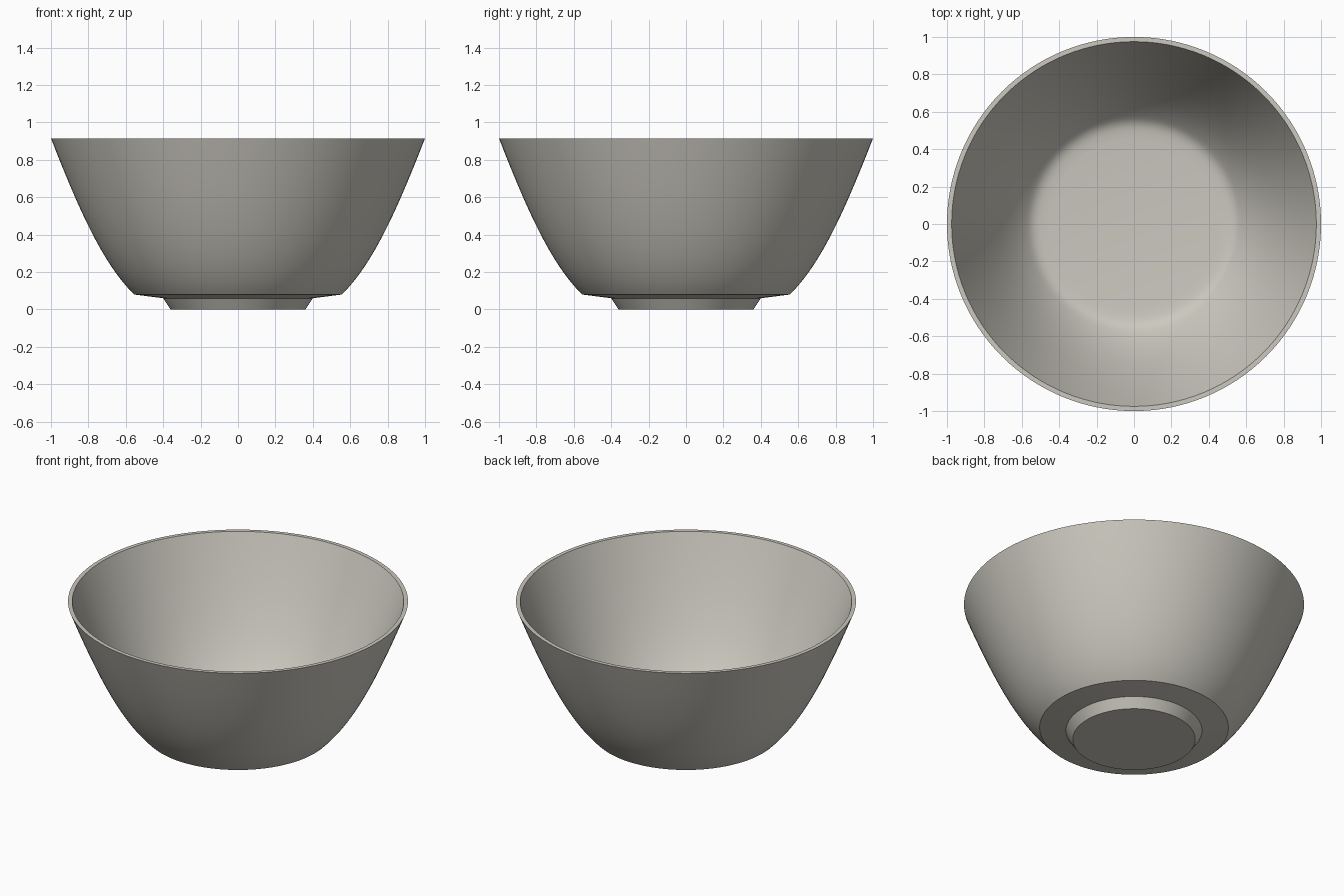
import bpy, bmesh, math
from mathutils import Vector
from mathutils.geometry import interpolate_bezier

cube = bpy.data.objects.get("Cube")
if cube:
    bpy.data.objects.remove(cube, do_unlink=True)

# Warm grey ceramic
ceramic = bpy.data.materials.new("warm_grey_ceramic")
ceramic.use_nodes = True
colour = (0.60, 0.58, 0.52, 1)
ceramic.diffuse_color = colour
ceramic.node_tree.nodes["Principled BSDF"].inputs["Base Color"].default_value = colour


def curve(a, b, c, d, steps):
    pts = interpolate_bezier(*[Vector((r, 0, z)) for r, z in (a, b, c, d)], steps)
    return [(p.x, p.z) for p in pts]


def lathe(name, profile, segments=128):
    """Spin a radius/height profile around the z axis."""
    bm = bmesh.new()
    verts = [bm.verts.new((r, 0, z)) for r, z in profile]
    edges = [bm.edges.new(pair) for pair in zip(verts, verts[1:])]
    bmesh.ops.spin(bm, geom=verts + edges, axis=(0, 0, 1), cent=(0, 0, 0),
                   angle=math.tau, steps=segments, use_duplicate=False)
    bmesh.ops.remove_doubles(bm, verts=bm.verts, dist=1e-4)
    bmesh.ops.recalc_face_normals(bm, faces=bm.faces)
    mesh = bpy.data.meshes.new(name)
    bm.to_mesh(mesh)
    bm.free()
    mesh.materials.append(ceramic)
    obj = bpy.data.objects.new(name, mesh)
    bpy.context.collection.objects.link(obj)
    return obj


# Foot and underside, outer wall, then the inner wall down to the floor
foot = [(0, 0), (0.36, 0), (0.40, 0.06)]
outer = curve((0.555, 0.08), (0.72, 0.24), (0.85, 0.53), (1.0, 0.915), 24)
inner = curve((0.975, 0.915), (0.83, 0.54), (0.70, 0.26), (0.56, 0.125), 24)
floor = curve((0.56, 0.125), (0.53, 0.102), (0.51, 0.1), (0.45, 0.095), 8)[1:]
bowl = lathe("bowl", foot + outer + inner + floor + [(0, 0.085)])

bpy.ops.object.select_all(action='DESELECT')
bowl.select_set(True)
bpy.context.view_layer.objects.active = bowl
bpy.ops.object.shade_smooth_by_angle(angle=math.radians(30))
